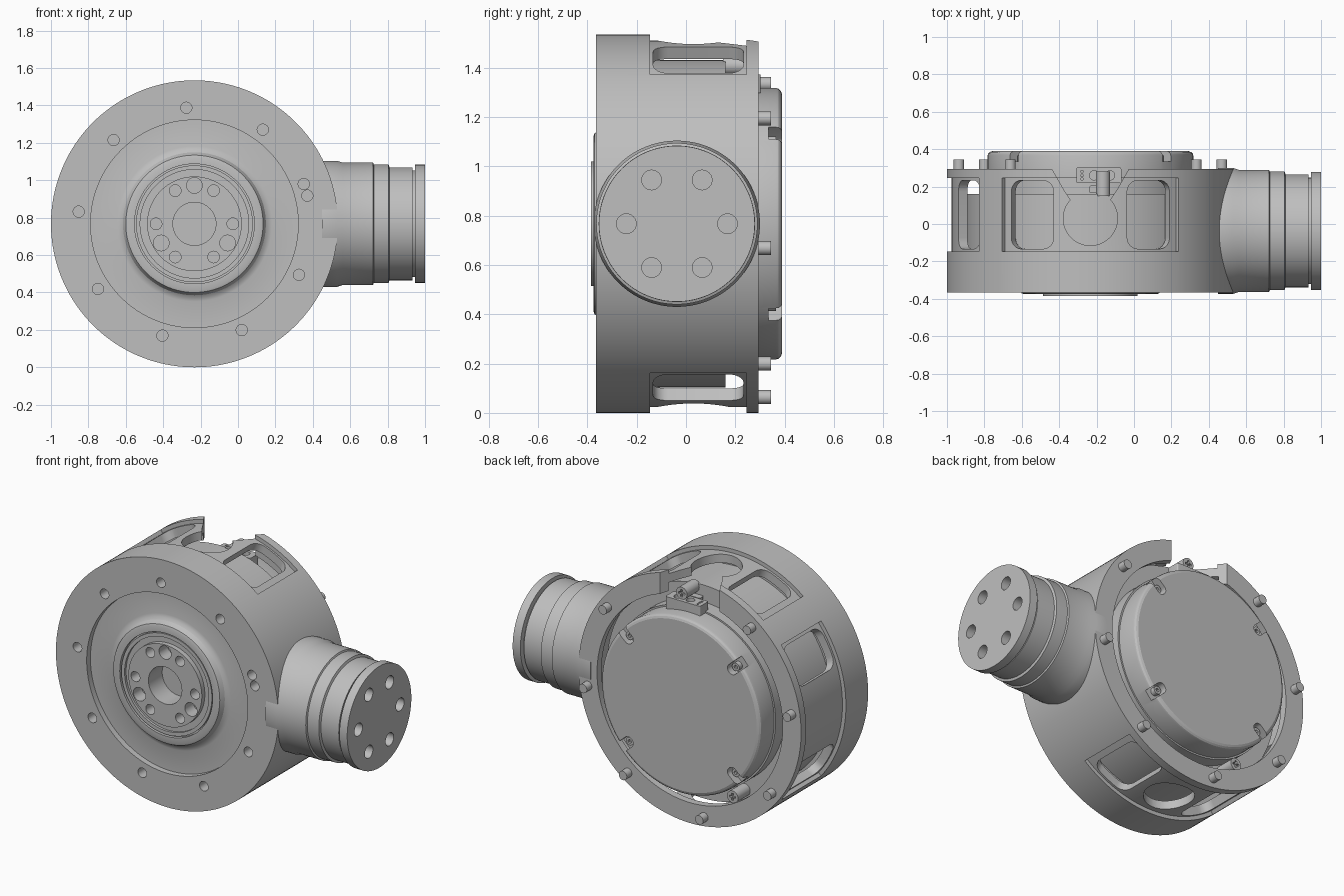
import bpy, bmesh
from math import radians, sin, cos, tau
from mathutils import Matrix, Vector

if "Cube" in bpy.data.objects:
    bpy.data.objects.remove(bpy.data.objects["Cube"])

CENTER = Vector((-0.233, 0, 0.767))
# Local z becomes the y axis (main body) or the x axis (side neck)
BODY = Matrix.Translation(CENTER) @ Matrix(((1, 0, 0, 0), (0, 0, 1, 0), (0, 1, 0, 0), (0, 0, 0, 1)))
NECK = Matrix.Translation((0, -0.037, CENTER.z)) @ Matrix(((0, 0, 1, 0), (1, 0, 0, 0), (0, 1, 0, 0), (0, 0, 0, 1)))

grey = bpy.data.materials.new("machined grey")
grey.use_nodes = True
COLOR = (0.52, 0.52, 0.52, 1)
grey.diffuse_color = COLOR
grey.node_tree.nodes["Principled BSDF"].inputs["Base Color"].default_value = COLOR


def finish(name, bm, matrix):
    bm.transform(matrix)
    bmesh.ops.recalc_face_normals(bm, faces=bm.faces[:])
    mesh = bpy.data.meshes.new(name)
    bm.to_mesh(mesh)
    bm.free()
    mesh.materials.append(grey)
    ob = bpy.data.objects.new(name, mesh)
    bpy.context.collection.objects.link(ob)
    return ob


def lathe(name, profile, matrix, steps=128):
    # Rings of quads, closed with a flat cap at each end
    bm = bmesh.new()
    rings = [[bm.verts.new((r * cos(tau * i / steps), r * sin(tau * i / steps), h)) for i in range(steps)]
             for r, h in profile]
    for a, b in zip(rings, rings[1:]):
        for i in range(steps):
            j = (i + 1) % steps
            bm.faces.new((a[i], a[j], b[j], b[i]))
    bm.faces.new(rings[0])
    bm.faces.new(rings[-1])
    return finish(name, bm, matrix)


def prism(name, outline, low, high, matrix):
    bm = bmesh.new()
    base = [bm.verts.new((x, y, low)) for x, y in outline]
    top = [bm.verts.new((x, y, high)) for x, y in outline]
    bm.faces.new(base)
    bm.faces.new(top)
    for i in range(len(base)):
        bm.faces.new((base[i - 1], base[i], top[i], top[i - 1]))
    return finish(name, bm, matrix)


def arc(radius, start, end, steps, cx=0, cy=0):
    angles = [radians(start + (end - start) * i / steps) for i in range(steps + 1)]
    return [(cx + radius * cos(a), cy + radius * sin(a)) for a in angles]


def rounded(cx, cy, hw, hh, r):
    pts = []
    for sx, sy, a in ((1, 1, 0), (-1, 1, 90), (-1, -1, 180), (1, -1, 270)):
        pts += arc(r, a, a + 90, 6, cx + sx * (hw - r), cy + sy * (hh - r))
    return pts


def rod(name, radius, low, high, matrix, dist=0, angle=0, steps=24):
    x, y = dist * cos(radians(angle)), dist * sin(radians(angle))
    return prism(name, arc(radius, 0, 360 - 360 / steps, steps - 1, x, y), low, high, matrix)


def cut(target, *cutters):
    for c in cutters:
        c.hide_render = True
        mod = target.modifiers.new("cut", "BOOLEAN")
        mod.operation, mod.solver, mod.object = "DIFFERENCE", "EXACT", c
        bpy.context.view_layer.objects.active = target
        bpy.ops.object.modifier_apply(modifier=mod.name)
        bpy.data.objects.remove(c)


def radial(angle):
    # Frame whose z points outward, angle measured from the top towards +x
    return Matrix.Translation(CENTER) @ Matrix.Rotation(radians(angle), 4, "Y")


# Main shell with front dish, stepped hub and rear cavity behind a lip
shell = lathe("shell", [
    (0.253, -0.385), (0.253, -0.355), (0.29, -0.355), (0.29, -0.37), (0.312, -0.37),
    (0.312, -0.355), (0.32, -0.355), (0.32, -0.375), (0.355, -0.375), (0.367, -0.371), (0.374, -0.358),
    (0.382, -0.343), (0.396, -0.333), (0.415, -0.328), (0.555, -0.328), (0.555, -0.365), (0.767, -0.365),
    (0.767, 0.295), (0.64, 0.295), (0.64, 0.25), (0.69, 0.25), (0.69, -0.15)], BODY, 160)

# Shallow outer bands, leaving a raised rear lip
for start, end in ((52, 128), (232, 308), (141, 219)):
    band = arc(0.743, start, end, 40) + arc(0.9, end, start, 40)
    cut(shell, prism("band_cutter", band, -0.147, 0.245, BODY))

# Rounded side windows, round ports and the rear connector notch
for a in (25, -25, -62, -118, 155, -155):
    cut(shell, prism("window_cutter", rounded(0, 0.05, 0.125, 0.183, 0.06), 0.55, 0.9, radial(a)))
for a in (0, 180):
    cut(shell, rod("port_cutter", 0.145, 0.5, 0.9, radial(a), 0.03, 90, 48))
cut(shell, prism("notch_cutter", [(-0.22, 0.32), (0.22, 0.32), (0.14, 0.18), (0.1, 0.12), (-0.1, 0.12), (-0.14, 0.18)],
                 0.5, 0.9, radial(0)))

# Front flange holes and hub holes
for a in [14 + 40 * i for i in range(9)] + [20]:
    cut(shell, rod("flange_hole", 0.03, -0.5, -0.27, BODY, 0.622, a))
for i in range(6):
    cut(shell, rod("hub_hole", 0.031, -0.5, -0.3, BODY, 0.205, 60 * i))
for a in (90, 210, 330):
    cut(shell, rod("hub_large_hole", 0.042, -0.5, -0.3, BODY, 0.205, a))
cut(shell, rod("bore", 0.115, -0.5, -0.25, BODY, steps=64))

# Stepped side neck with its bolt circle
neck = lathe("side_neck", [
    (0.337, 0.45), (0.337, 0.53), (0.327, 0.56), (0.327, 0.722), (0.317, 0.726), (0.317, 0.805),
    (0.302, 0.81), (0.302, 0.932), (0.285, 0.934), (0.285, 0.945), (0.316, 0.947), (0.316, 1)], NECK)
for i in range(6):
    cut(neck, rod("neck_hole", 0.04, 0.9, 1.1, NECK, 0.205, 60 * i))

# Inner housing and rear cover
housing = lathe("inner_housing", [(0.665, -0.152), (0.665, 0.16), (0.56, 0.16), (0.56, 0.25)], BODY)
cover = lathe("rear_cover", [(0.55, 0.24), (0.55, 0.365), (0.547, 0.376), (0.539, 0.384), (0.527, 0.389)], BODY)
parts = [shell, neck, housing, cover]

# Cover slots with their screws
for i, a in enumerate((42, 138, 222, 318)):
    m = BODY @ Matrix.Rotation(radians(a), 4, "Z")
    cut(cover, prism("slot_cutter", rounded(0.55, 0, 0.1, 0.033, 0.03), 0.335, 0.5, m))
    screw = rod("cover_screw_%d" % i, 0.025, 0.3, 0.365, m, 0.492)
    cut(screw, rod("socket", 0.012, 0.35, 0.4, m, 0.492, 0, 6))
    parts.append(screw)

# Locating pins on the rear lip
for i in range(7):
    parts.append(rod("rear_pin_%d" % i, 0.028, 0.26, 0.345, BODY, 0.71, 37 - 45 * i))

# Cross-head screws in the rear gap
for i, (a, dist) in enumerate(((84, 0.645), (242, 0.605))):
    m = BODY @ Matrix.Translation((dist * cos(radians(a)), dist * sin(radians(a)), 0))
    screw = rod("gap_screw_%d" % i, 0.038, 0.15, 0.28, m)
    for hw, hh in ((0.022, 0.006), (0.006, 0.022)):
        cut(screw, prism("cross", rounded(0, 0, hw, hh, 0.002), 0.265, 0.3, m))
    parts.append(screw)

# Connector on top of the housing
top = radial(0)
connector = prism("connector", rounded(0.045, 0.26, 0.12, 0.042, 0.008), 0.53, 0.605, top)
for x in (0.02, 0.105):
    cut(connector, rod("contact_cutter", 0.025, 0.58, 0.7, top @ Matrix.Translation((x, 0.26, 0))))
for y in (0.24, 0.26, 0.28):
    cut(connector, rod("pin_cutter", 0.007, 0.58, 0.7, top @ Matrix.Translation((-0.045, y, 0)), steps=8))
tab = prism("connector_tab", rounded(0.037, 0.185, 0.043, 0.02, 0.01), 0.53, 0.6, top)
parts += [connector, tab]

# Smooth curved surfaces, keep machined edges sharp
bpy.ops.object.select_all(action="DESELECT")
for ob in parts:
    ob.select_set(True)
bpy.context.view_layer.objects.active = shell
bpy.ops.object.shade_smooth_by_angle(angle=radians(22))
